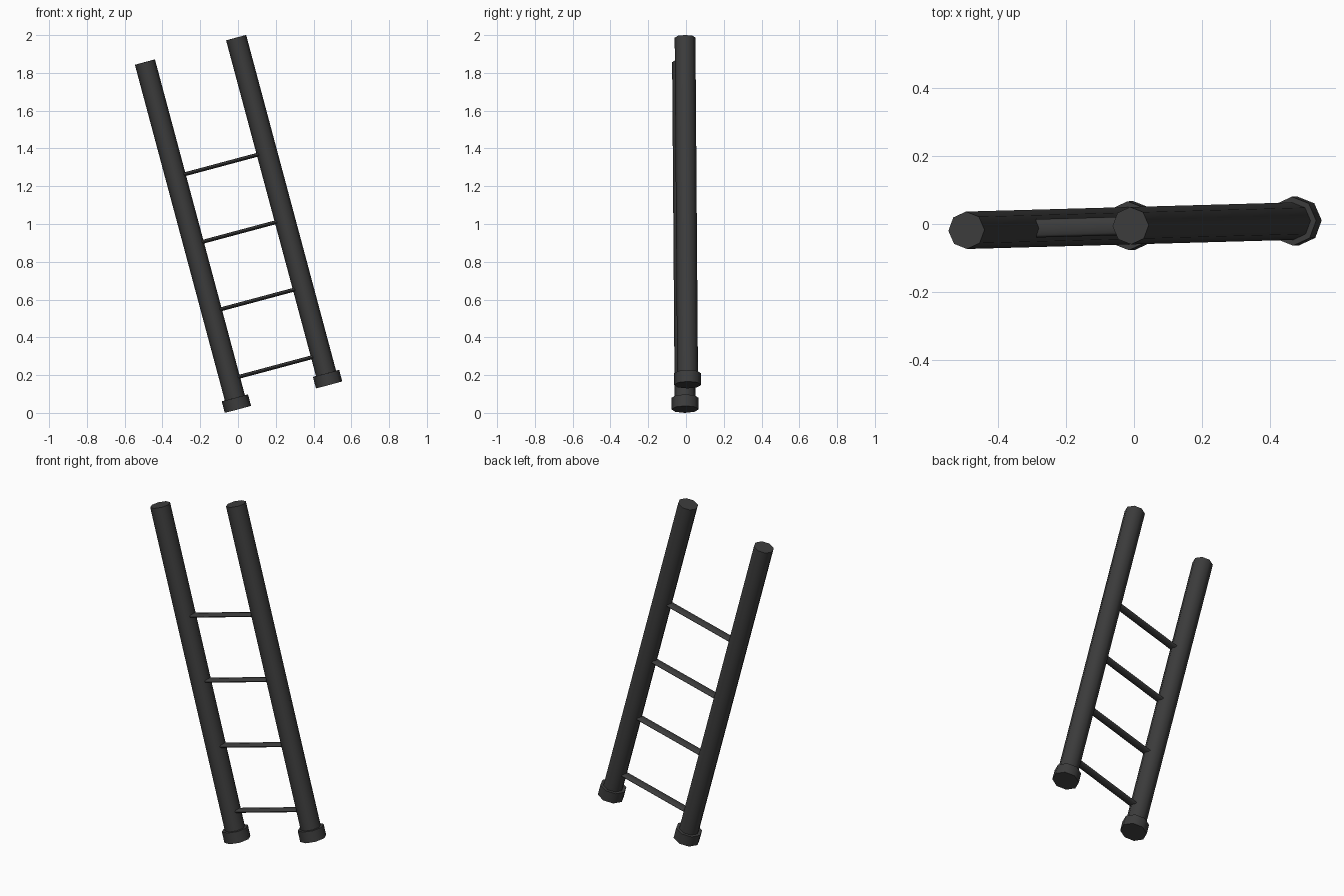
import bpy
from math import radians, pi
from mathutils import Matrix

cube = bpy.data.objects.get("Cube")
if cube:
    bpy.data.objects.remove(cube, do_unlink=True)

mat = bpy.data.materials.new("dark_grey")
mat.use_nodes = True
colour = (0.045, 0.045, 0.045, 1)
mat.diffuse_color = colour
mat.node_tree.nodes["Principled BSDF"].inputs["Base Color"].default_value = colour

LENGTH, HALF_GAP = 1.903, 0.25
# Ladder leans sideways and is turned slightly about the vertical
LEAN = (Matrix.Translation((0.241, 0.002, 0.0835)) @ Matrix.Rotation(radians(1.6), 4, "Z")
        @ Matrix.Rotation(radians(-15), 4, "Y"))


def rod(name, radius, length, place, sides):
    bpy.ops.mesh.primitive_cylinder_add(vertices=sides, radius=radius, depth=length)
    obj = bpy.context.object
    obj.name = name
    obj.data.materials.append(mat)
    obj.matrix_world = LEAN @ place
    bpy.ops.object.shade_smooth_by_angle(angle=radians(50))
    return obj


# Rails with rubber feet
for side, x in (("left", HALF_GAP), ("right", -HALF_GAP)):
    rod(side + "_rail", 0.055, LENGTH - 0.01,
        Matrix.Translation((x, 0, LENGTH / 2 + 0.005)), 8)
    rod(side + "_foot", 0.072, 0.063, Matrix.Translation((x, 0, 0.0315)), 8)

# Flattened rungs
for i in range(4):
    place = (Matrix.Translation((0, 0, 0.165 + 0.37 * i))
             @ Matrix.Diagonal((1, 1, 0.38, 1)) @ Matrix.Rotation(pi / 2, 4, "Y"))
    rod(f"rung_{i + 1}", 0.027, 0.42, place, 8)
